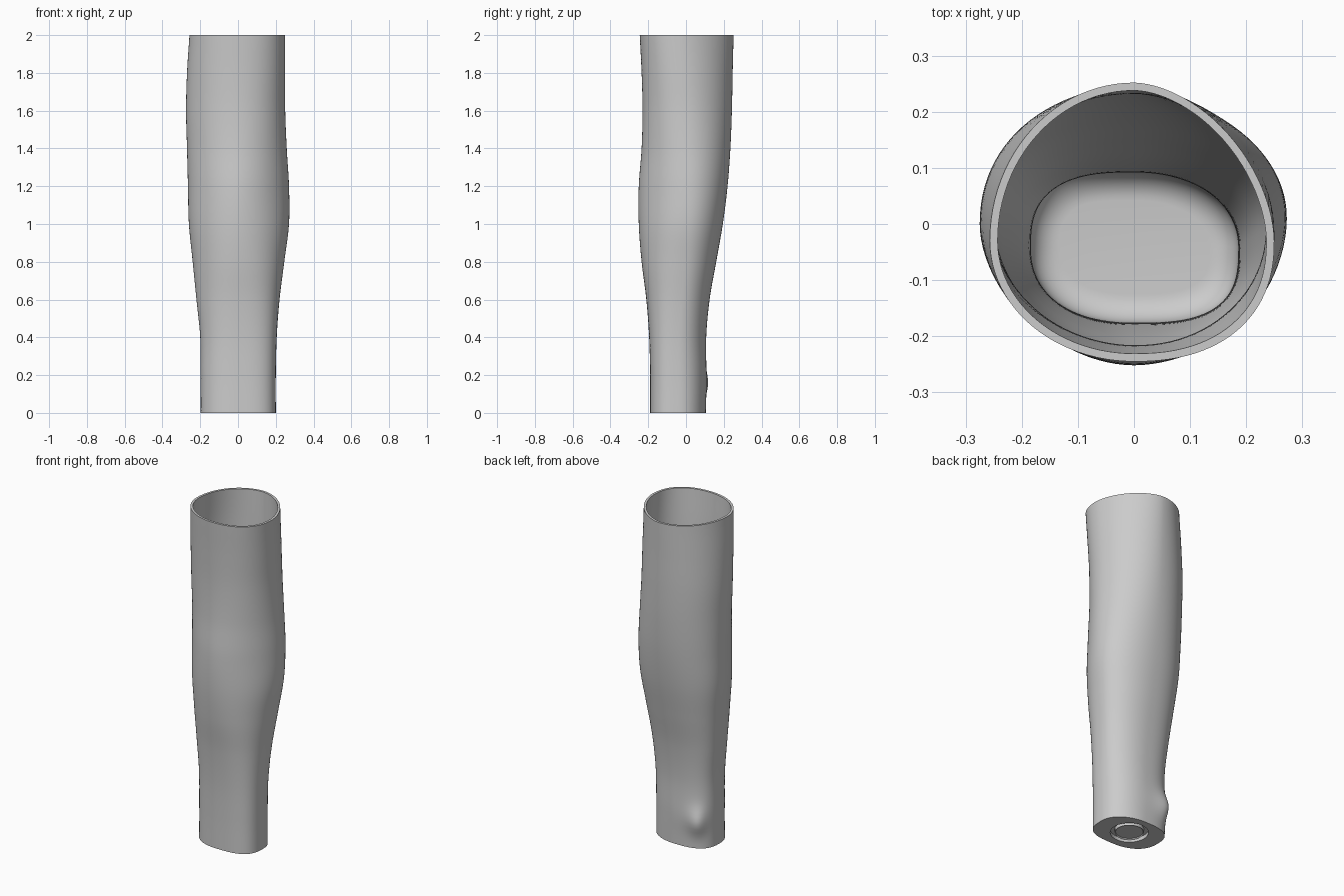
import bpy, bmesh
from math import sin, cos, pi, exp, copysign

if "Cube" in bpy.data.objects:
    bpy.data.objects.remove(bpy.data.objects["Cube"], do_unlink=True)

SEGMENTS = 96
WALL = 0.014
FLOOR = 0.05
FILLET = 0.05
HEIGHT = 2.0

# Outline of the sleeve: height, then right, left, front, back reach
LEVELS = [
    (0, -.198, .2, -.19, .105),
    (.2, -.198, .2, -.19, .108),
    (.4, -.2, .205, -.195, .107),
    (.6, -.22, .22, -.21, .125),
    (.8, -.24, .245, -.235, .16),
    (1, -.26, .27, -.25, .195),
    (1.2, -.265, .27, -.25, .22),
    (1.4, -.27, .258, -.235, .235),
    (1.6, -.275, .25, -.23, .243),
    (1.8, -.27, .25, -.235, .247),
    (2, -.257, .25, -.245, .252),
]

# Squareness of each corner: height, back left, back right, front right, front left,
# followed by the middle of the section in y
CORNERS = [
    (0, 2.1, 2.8, 2.3, 3, -.04),
    (.4, 2.1, 2.7, 2.2, 2.8, -.04),
    (1.1, 2.1, 2.2, 1.9, 1.9, .01),
    (1.6, 1.9, 2.1, 1.9, 2.1, 0),
    (2, 1.75, 2, 2, 2.3, -.03),
]


def sample(table, z):
    """Smooth cubic interpolation of a table row by height."""
    i = 0
    while i < len(table) - 2 and z > table[i + 1][0]:
        i += 1
    a, b = table[i], table[i + 1]
    before, after = table[max(i - 1, 0)], table[min(i + 2, len(table) - 1)]
    h = b[0] - a[0]
    t = (z - a[0]) / h
    out = []
    for k in range(1, len(a)):
        m0 = (b[k] - before[k]) / (b[0] - before[0]) * h
        m1 = (after[k] - a[k]) / (after[0] - a[0]) * h
        d = b[k] - a[k]
        out.append(a[k] + t * (m0 + t * (3 * d - 2 * m0 - m1 + t * (m0 + m1 - 2 * d))))
    return out


def section(z, inset=0.0, lift=None):
    """Closed ring of points around the sleeve, moved inward by inset."""
    right, left, front, back = sample(LEVELS, z)
    *squareness, mid = sample(CORNERS, z)
    points = []
    for s in range(SEGMENTS):
        angle = 2 * pi * s / SEGMENTS
        c, n = cos(angle), sin(angle)
        power = 2 / squareness[s * 4 // SEGMENTS]
        u = copysign(abs(c) ** power, c)
        v = copysign(abs(n) ** power, n)
        rx = (left if c > 0 else -right) - inset
        ry = (back - mid if n > 0 else mid - front) - inset
        # Rounded knob low on the back right corner
        knob = .026 * exp(-((z - .16) / .075) ** 2 - ((angle - .7 * pi) / .38) ** 2)
        points.append((u * rx - knob * .6, mid + v * ry + knob, z if lift is None else lift))
    return points


def circle(radius, z):
    return [(radius * cos(2 * pi * s / SEGMENTS),
             -.04 + radius * sin(2 * pi * s / SEGMENTS), z) for s in range(SEGMENTS)]


# Underside with a round groove, from the centre outward
rings = [circle(.075, .006), circle(.08, .0), circle(.08, .022),
         circle(.105, .022), circle(.105, 0)]

# Outer wall, rim and inner wall
steps = 80
heights = [HEIGHT * i / steps for i in range(steps + 1)]
rings += [section(z) for z in heights]
rings += [section(z, WALL) for z in reversed(heights) if z > FLOOR + FILLET]

# Rounded corner running into the floor
for i in range(9):
    a = pi / 2 * i / 8
    z = FLOOR + FILLET * (1 - sin(a))
    rings.append(section(z, WALL + FILLET * (1 - cos(a))))

bm = bmesh.new()
loops = [[bm.verts.new(p) for p in ring] for ring in rings]
for low, high in zip(loops, loops[1:]):
    for s in range(SEGMENTS):
        t = (s + 1) % SEGMENTS
        bm.faces.new((low[s], low[t], high[t], high[s]))
bm.faces.new(list(reversed(loops[0])))
bm.faces.new(loops[-1])
bmesh.ops.recalc_face_normals(bm, faces=bm.faces)

mesh = bpy.data.meshes.new("sleeve")
bm.to_mesh(mesh)
bm.free()
sleeve = bpy.data.objects.new("sleeve", mesh)
bpy.context.collection.objects.link(sleeve)

# Single plain grey
grey = bpy.data.materials.new("plain grey")
grey.use_nodes = True
colour = (.6, .6, .6, 1)
grey.diffuse_color = colour
grey.node_tree.nodes["Principled BSDF"].inputs["Base Color"].default_value = colour
mesh.materials.append(grey)

bpy.ops.object.select_all(action="DESELECT")
sleeve.select_set(True)
bpy.context.view_layer.objects.active = sleeve
bpy.ops.object.shade_smooth_by_angle(angle=pi / 5)
